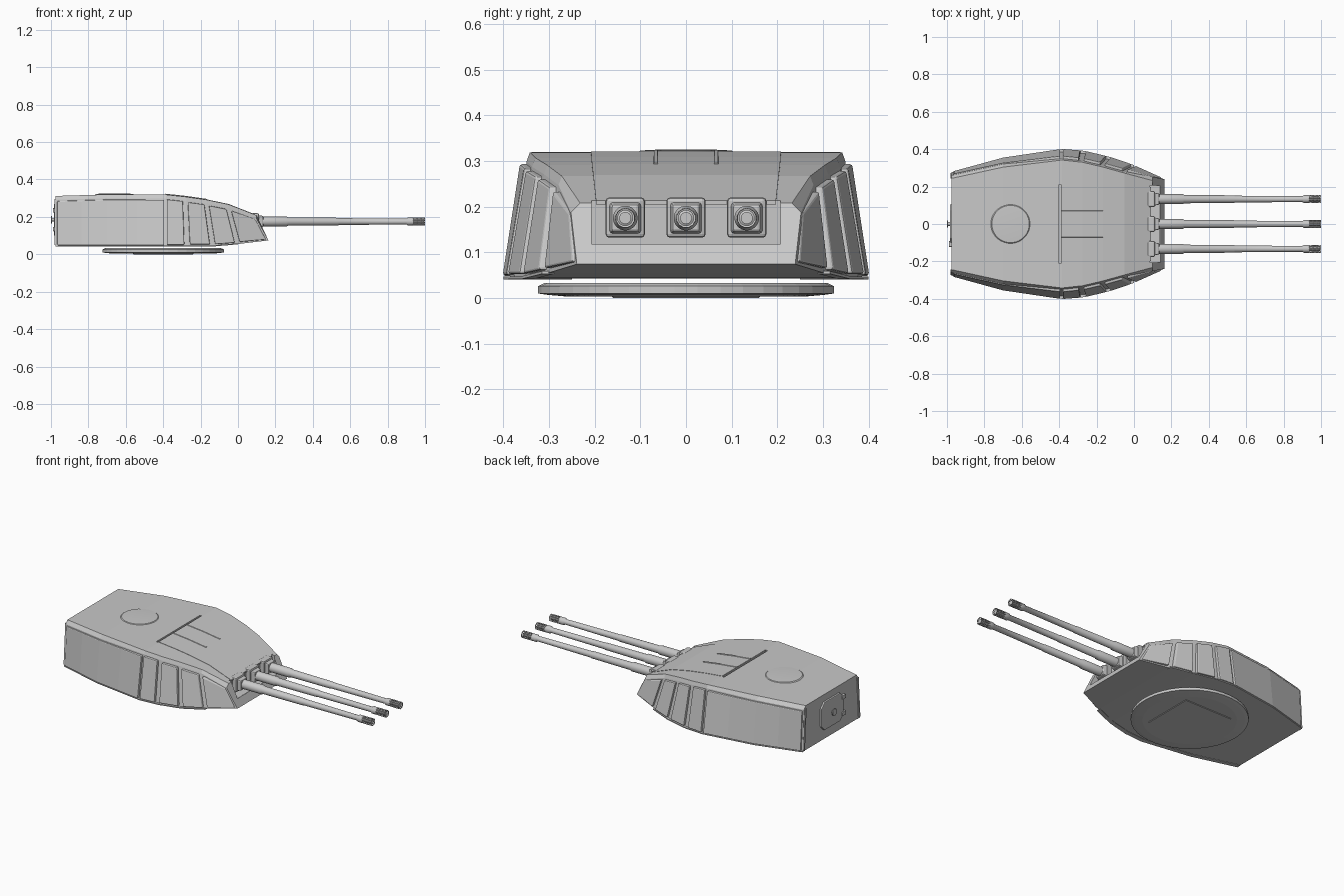
import bpy, bmesh, math
from mathutils import Vector, Matrix

if "Cube" in bpy.data.objects:
    bpy.data.objects.remove(bpy.data.objects["Cube"])

grey = bpy.data.materials.new("naval_grey")
grey.diffuse_color = (0.58, 0.58, 0.58, 1)
grey.use_nodes = True
grey.node_tree.nodes["Principled BSDF"].inputs["Base Color"].default_value = grey.diffuse_color


def make(name, bm, bevel=0, smooth=False, segs=2):
    bmesh.ops.recalc_face_normals(bm, faces=bm.faces[:])
    me = bpy.data.meshes.new(name)
    bm.to_mesh(me)
    bm.free()
    ob = bpy.data.objects.new(name, me)
    bpy.context.collection.objects.link(ob)
    me.materials.append(grey)
    if bevel:
        m = ob.modifiers.new("bevel", 'BEVEL')
        m.width, m.segments, m.limit_method = bevel, segs, 'ANGLE'
    if smooth:
        bpy.ops.object.select_all(action='DESELECT')
        ob.select_set(True)
        bpy.context.view_layer.objects.active = ob
        bpy.ops.object.shade_smooth_by_angle(angle=math.radians(35))
    return ob


def loft(rings, closed_ends=True):
    bm = bmesh.new()
    vs = [[bm.verts.new(p) for p in r] for r in rings]
    n = len(rings[0])
    for a, b in zip(vs, vs[1:]):
        for i in range(n):
            bm.faces.new((a[i], a[(i + 1) % n], b[(i + 1) % n], b[i]))
    if closed_ends:
        bm.faces.new(vs[0])
        bm.faces.new(vs[-1])
    return bm


def box(name, x, y, z, bevel=0):
    bm = loft([[(px, y[0], z[0]), (px, y[1], z[0]), (px, y[1], z[1]), (px, y[0], z[1])] for px in x])
    return make(name, bm, bevel)


def turned(profile, n, axis, centre):
    """Rings of (distance along axis, radius) around x or z."""
    cx, cy, cz = centre
    rings = []
    for d, r in profile:
        ring = []
        for i in range(n):
            a = 2 * math.pi * (i + 0.5) / n
            c, s = r * math.cos(a), r * math.sin(a)
            ring.append((d, cy + c, cz + s) if axis == 'x' else (cx + c, cy + s, d))
        rings.append(ring)
    return loft(rings)


def cut(target, cutter):
    cutter.hide_render = True
    m = target.modifiers.new("cut", 'BOOLEAN')
    m.operation, m.object, m.solver = 'DIFFERENCE', cutter, 'EXACT'
    bpy.context.view_layer.objects.active = target
    bpy.ops.object.modifier_apply(modifier=m.name)
    bpy.data.objects.remove(cutter)


# Hull stations: x low, x high, half width low, half width roof, z low, z roof
ST = [(-0.975, -0.975, 0.28, 0.252, 0.043, 0.312),
      (-0.70, -0.70, 0.356, 0.312, 0.043, 0.320),
      (-0.385, -0.385, 0.403, 0.35, 0.043, 0.319),
      (-0.265, -0.275, 0.394, 0.338, 0.043, 0.307),
      (-0.13, -0.165, 0.362, 0.312, 0.044, 0.291),
      (0.00, -0.05, 0.318, 0.280, 0.055, 0.267),
      (0.163, 0.10, 0.243, 0.240, 0.074, 0.208)]


def side_point(s, t):
    """Point on the outer side: s along the stations, t from bottom to shoulder."""
    i = min(int(s), len(ST) - 2)
    f = s - i
    xb, xt, yb, yt, zb, zt = [a + (b - a) * f for a, b in zip(ST[i], ST[i + 1])]
    return Vector((xb, yb, zb)).lerp(Vector((xt, yt + 0.014, zt - 0.02)), t)


# Hull core
rings = []
for k, (xb, xt, yb, yt, zb, zt) in enumerate(ST):
    d = 0.004 if k == 6 else (0.008 if k < 2 else 0.017)
    half = [(xb, yb - d, zb), (xt, yt + 0.016 - d, zt - 0.02), (xt, yt - 0.008, zt)]
    rings.append(half + [(x, -y, z) for x, y, z in reversed(half)])
hull = make("hull", loft(rings))
cut(hull, box("recess_cutter", (0.085, 0.4), (-0.207, 0.207), (0.118, 0.4)))
cut(hull, box("groove_cutter", (-0.402, -0.39), (-0.21, 0.21), (0.308, 0.4)))

# Side armour panels, mirrored: station range and height range
PANELS = [(0.03, 1.97, 0.02, 0.97), (2.04, 2.82, 0.03, 0.98), (3.06, 3.86, 0.04, 0.97),
          (4.07, 4.88, 0.04, 0.96), (5.07, 5.93, 0.05, 0.95)]
for n, (s0, s1, t0, t1) in enumerate(PANELS):
    for sg, side in ((1, "left"), (-1, "right")):
        stops = [s0, 0.5, 1.0, 1.5, s1] if n == 0 else [s0, s1]
        rings = []
        for s in stops:
            a, b = side_point(s, t0), side_point(s, t1)
            pts = [a, b, b - Vector((0, 0.026, 0)), a - Vector((0, 0.026, 0))]
            rings.append([(p.x, sg * p.y, p.z) for p in pts])
        make(f"side_panel_{n + 1}_{side}", loft(rings), 0.005)

# Bottom lip along the hull
for sg, side in ((1, "left"), (-1, "right")):
    rings = []
    for xb, xt, yb, yt, zb, zt in ST[:6]:
        rings.append([(xb, sg * (yb - dy), z) for dy, z in
                      ((0.003, zb - 0.002), (0.003, zb + 0.004), (0.03, zb + 0.004), (0.03, zb - 0.002))])
    make(f"bottom_lip_{side}", loft(rings))

# Removable roof plate over the guns, following the roof line
ROOF = [(-0.388, 0.319), (-0.275, 0.307), (-0.165, 0.291), (-0.05, 0.267), (0.092, 0.211)]
rings = [[(x, -w, z - 0.006), (x, w, z - 0.006), (x, w, z + 0.002), (x, -w, z + 0.002)]
         for (x, z), w in zip(ROOF, (0.208, 0.207, 0.206, 0.203, 0.197))]
make("roof_plate", loft(rings))
for y in (-0.066, 0.066):
    rings = [[(x, y - 0.006, z), (x, y + 0.006, z), (x, y + 0.004, z + 0.005), (x, y - 0.004, z + 0.005)]
             for x, z in ROOF[:3]]
    make("roof_rib", loft(rings))
# Low roof rise behind the plate
make("roof_rise", turned([(0.315, 0.11), (0.323, 0.10), (0.325, 0.06)], 32, 'z', (-0.66, 0, 0)), smooth=True)

# Three guns
GZ = 0.175
BARREL = [(0.08, 0.027), (0.26, 0.027), (0.268, 0.0225), (0.535, 0.0205), (0.54, 0.0185),
          (0.90, 0.0155), (0.908, 0.021), (0.935, 0.021), (0.94, 0.013), (0.995, 0.013)]
for n, y in enumerate((-0.133, 0, 0.133)):
    make(f"barrel_{n + 1}", turned(BARREL, 24, 'x', (0, y, GZ)), smooth=True)
    # Pierced muzzle cage
    bm = turned([(0.937 + 0.0205 * i, 0.0195) for i in range(4)], 12, 'x', (0, y, GZ))
    cage = make(f"muzzle_cage_{n + 1}", bm)
    w = cage.modifiers.new("wire", 'WIREFRAME')
    w.thickness = 0.005
    # Stepped mount
    box(f"mount_base_{n + 1}", (0.07, 0.112), (y - 0.043, y + 0.043), (GZ - 0.043, GZ + 0.045), 0.008)
    r = [[(x, y - h, GZ - h), (x, y + h, GZ - h), (x, y + h, GZ + h), (x, y - h, GZ + h)]
         for x, h in ((0.10, 0.036), (0.135, 0.030))]
    make(f"mount_sleeve_{n + 1}", loft(r), 0.006)

# Floating base ring and underside plate
make("base_ring", turned([(0.003, 0.26), (0.007, 0.305), (0.010, 0.325), (0.026, 0.325), (0.033, 0.31)],
                         40, 'z', (-0.40, 0, 0)))
bm = turned([(0, 0.23), (0.006, 0.23)], 4, 'z', (-0.40, 0, 0))
make("underside_plate", bm, 0.02, segs=1)

# Rear hatch with wheel and hinges
hatch = [(0.105, 0.13), (0.105, 0.24), (0.075, 0.27), (-0.075, 0.27), (-0.105, 0.24),
         (-0.105, 0.13), (-0.075, 0.10), (0.075, 0.10)]
make("rear_hatch", loft([[(x, y, z) for y, z in hatch] for x in (-0.97, -0.985)]), 0.004)
make("hatch_wheel", turned([(-0.98, 0.010), (-0.994, 0.010), (-0.994, 0.020), (-1.0, 0.020)], 16, 'x', (0, 0, 0.185)))
for z in (0.135, 0.235):
    box("hatch_hinge", (-0.99, -0.97), (-0.122, -0.09), (z - 0.012, z + 0.012), 0.003)
# Rear edge frame strips
for sg in (-1, 1):
    r = [[(x, sg * (y - 0.018), z), (x, sg * (y - 0.006), z), (x, sg * (y2 - 0.006), z2), (x, sg * (y2 - 0.018), z2)]
         for x in (-0.97, -0.981) for y, z, y2, z2 in [(0.278, 0.05, 0.262, 0.295)]]
    make("rear_edge_strip", loft(r))
